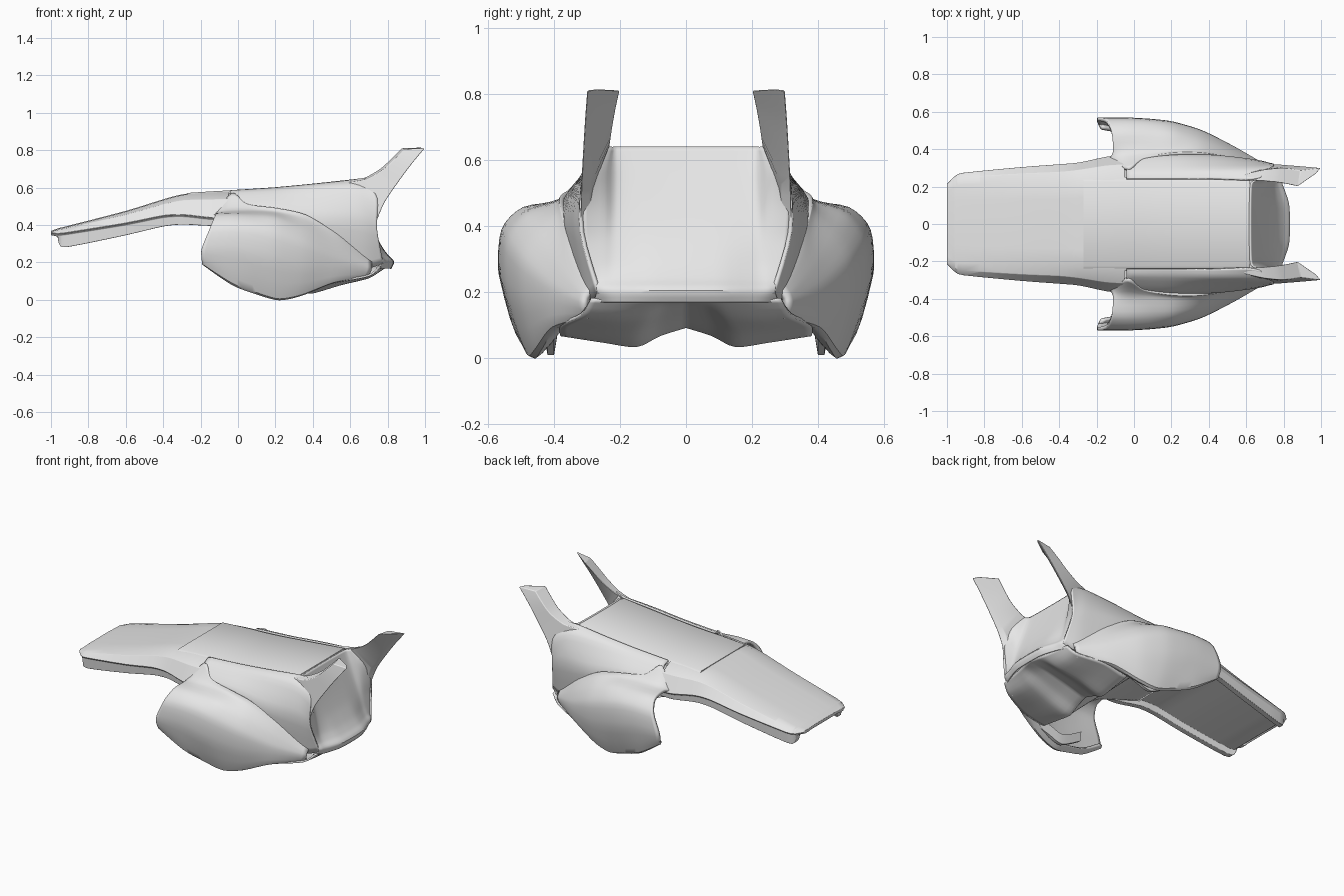
import bpy, bmesh
from mathutils import Vector

grey = bpy.data.materials.new("light grey")
grey.diffuse_color = (0.8, 0.8, 0.8, 1)


def spline(pts, n):
    """Points on a smooth curve through pts, n steps per span."""
    pts = [Vector(p) for p in pts]
    if n == 1:
        return pts
    out = []
    for i in range(len(pts) - 1):
        a, b, c, d = pts[max(i - 1, 0)], pts[i], pts[i + 1], pts[min(i + 2, len(pts) - 1)]
        for k in range(n):
            t = k / n
            m0, m1 = (c - a) * 0.4, (d - b) * 0.4
            out.append(b * (2*t**3 - 3*t*t + 1) + m0 * (t**3 - 2*t*t + t)
                       + c * (3*t*t - 2*t**3) + m1 * (t**3 - t*t))
    return out + [pts[-1]]


def loft(name, rows, along=4, across=4, thick=0.0, ring=False, caps=False, bevel=0.0):
    """Skin through rows of points on the +y half, mirrored to -y."""
    rows = [spline(r, across) for r in rows]
    cols = [spline(c, along) for c in zip(*rows)]
    bm = bmesh.new()
    grid = [[bm.verts.new(p) for p in c] for c in cols]
    n = len(grid)
    for i in range(n if ring else n - 1):
        a, b = grid[i], grid[(i + 1) % n]
        for j in range(len(a) - 1):
            bm.faces.new((a[j], b[j], b[j + 1], a[j + 1]))
    if caps:
        bm.faces.new([c[0] for c in grid])
        bm.faces.new([c[-1] for c in grid])
    bmesh.ops.recalc_face_normals(bm, faces=bm.faces)
    me = bpy.data.meshes.new(name)
    bm.to_mesh(me)
    bm.free()
    ob = bpy.data.objects.new(name, me)
    bpy.context.collection.objects.link(ob)
    me.materials.append(grey)
    for o in bpy.context.selected_objects:
        o.select_set(False)
    ob.select_set(True)
    bpy.context.view_layer.objects.active = ob
    bpy.ops.object.shade_smooth_by_angle(angle=0.6)
    m = ob.modifiers.new("mirror", 'MIRROR')
    m.use_axis = (False, True, False)
    m.merge_threshold = 0.0005
    if thick:
        s = ob.modifiers.new("thickness", 'SOLIDIFY')
        s.thickness, s.offset = thick, 0
    if bevel:
        b = ob.modifiers.new("bevel", 'BEVEL')
        b.width, b.segments, b.limit_method, b.angle_limit = bevel, 2, 'ANGLE', 0.6
    return ob


# nose tongue: flat top, sloping shoulders, stepped skirt, underside
nose = []
for x, zt, yi, yo, zc, zb in [
        (-1.0, .368, .17, .215, .36, .345), (-.965, .381, .195, .25, .353, .335),
        (-.955, .384, .20, .257, .355, .295), (-.91, .395, .21, .275, .36, .282),
        (-.6, .475, .215, .305, .41, .345), (-.4, .537, .215, .32, .45, .392),
        (-.29, .565, .23, .33, .455, .402), (-.15, .577, .24, .36, .44, .395),
        (-.05, .58, .24, .37, .44, .40)]:
    step = min(.02, zc - zb)
    up = min(zb + .03, zt - .02)
    nose.append([(x, 0, zt), (x, yi * .6, zt), (x, yi, zt - .004), (x, yi + .6 * (yo - yi), zt * .7 + zc * .3),
                 (x, yo, zc), (x, yo - .015, zc - step * .6), (x, yo - .02, zb),
                 (x, yo - .055, zb), (x, yo - .07, up), (x, 0, up)])
loft("nose_fairing", nose, 3, 1, caps=True, bevel=.004)

# centre deck and thin seat pad on it
deck = [[(x, 0, z), (x, y, z), (x, y + .03, z - .012), (x, y + .03, z - .03), (x, 0, z - .03)]
        for x, z, y in [(-.08, .579, .22), (.1, .588, .22), (.35, .61, .22), (.6, .634, .215), (.618, .635, .2)]]
loft("deck", deck, 4, 1, caps=True)
pad = [[(x, 0, z + .003), (x, .225, z + .003), (x, .237, z - .004), (x, 0, z - .004)]
       for x, z in [(-.27, .568), (-.1, .579), (.1, .588), (.35, .61), (.61, .635)]]
loft("seat_pad", pad, 4, 1, caps=True)

# side panels of the tail, sweeping up into the fins
side = [
    [(-.04, .24, .58), (-.04, .28, .565), (-.05, .355, .48), (-.05, .36, .41)],
    [(.2, .24, .596), (.2, .285, .575), (.2, .365, .48), (.2, .36, .38)],
    [(.42, .24, .617), (.43, .29, .59), (.44, .363, .44), (.45, .345, .28)],
    [(.6, .235, .637), (.63, .295, .59), (.66, .337, .42), (.66, .295, .17)],
    [(.68, .25, .65), (.745, .308, .54), (.742, .315, .38), (.775, .262, .195)]]
loft("tail_side_panel", side, 5, 4, thick=.012)

# upswept tail fins
fin = [[(xf, yi, zf), (xf + .015, yf, zf - .005), (xr, yr, zr), (xr - .025, yr - .03, zr + .005)]
       for xf, zf, yi, yf, xr, zr, yr in [
           (.57, .632, .235, .265, .735, .40, .321), (.67, .65, .23, .288, .785, .52, .318),
           (.76, .70, .222, .298, .87, .645, .311), (.82, .755, .212, .295, .93, .725, .306),
           (.875, .81, .20, .285, 1.0, .81, .30)]]
loft("tail_fin", fin, 4, 1, ring=True, caps=True, bevel=.004)

# slanted rear panel, flaring to a bottom lip
rear = []
for z, xc, xi, xo, yo in [
        (.638, .62, .625, .66, .25), (.56, .647, .655, .738, .297), (.45, .687, .69, .738, .312),
        (.36, .724, .718, .735, .308), (.28, .767, .742, .745, .292),
        (.235, .80, .765, .755, .28), (.203, .83, .79, .77, .268), (.168, .815, .78, .74, .28)]:
    rear.append([(xc, 0, z), (xc * .85 + xi * .15, .11, z), (xi, .21, z),
                 (xi * .5 + xo * .5, .25 if z < .6 else .23, z), (xo, yo, z)])
loft("rear_panel", rear, 4, 4, thick=.01)

# wavy belly pan rising forward to the deck underside
ys = (0, .08, .15, .25, .38)
high = (.17, .155, .125, .12, .13)
low = (.095, .07, .037, .05, .07)
belly = [[(.815 - y * .15, y * .76, .178) for y in ys],
         [(.70, y * .84, z) for y, z in zip(ys, high)],
         [(.54, y, (a + b) / 2) for y, a, b in zip(ys, high, low)],
         [(.39, y, z) for y, z in zip(ys, low)],
         [(.35, y, z + .03) for y, z in zip(ys, low)],
         [(.18, y * .95, z * .4 + .21) for y, z in zip(ys, low)],
         [(.0, y * .9, .37) for y in ys],
         [(-.25, y * .65, .415) for y in ys]]
loft("belly_pan", belly, 4, 4, thick=.01)

# bulging side pods, open at the front
pod = [
    [(-.13, .34, .44), (-.11, .385, .455), (-.12, .49, .445), (-.15, .55, .38), (-.195, .56, .27),
     (-.19, .54, .20), (-.17, .51, .20)],
    [(-.03, .29, .565), (-.03, .375, .472), (-.03, .49, .447), (-.03, .55, .385), (-.03, .557, .26),
     (-.03, .515, .095), (-.03, .485, .11)],
    [(.05, .345, .505), (.07, .385, .47), (.09, .485, .44), (.09, .545, .375), (.09, .548, .23),
     (.1, .49, .045), (.1, .46, .065)],
    [(.21, .372, .485), (.21, .392, .46), (.21, .48, .425), (.21, .533, .345), (.21, .53, .2),
     (.22, .47, .012), (.22, .435, .04)],
    [(.36, .372, .45), (.36, .388, .425), (.36, .45, .365), (.36, .49, .29), (.36, .485, .17),
     (.34, .45, .035), (.34, .41, .055)],
    [(.53, .345, .345), (.53, .358, .325), (.53, .385, .275), (.53, .405, .22), (.53, .405, .165),
     (.51, .40, .10), (.51, .365, .11)],
    [(.71, .285, .20), (.71, .292, .19), (.71, .30, .178), (.71, .303, .165), (.705, .303, .15),
     (.69, .30, .13), (.69, .28, .13)]]
loft("side_pod", pod, 5, 4, thick=.02)

# inner blade under each pod
blade = [[(x, .40, z), (x, .42, z), (x, .43, z + .06), (x, .39, z + .06)]
         for x, z in [(.08, .08), (.22, .008), (.32, .035), (.4, .06)]]
loft("pod_inner_blade", blade, 4, 1, ring=True, caps=True)
